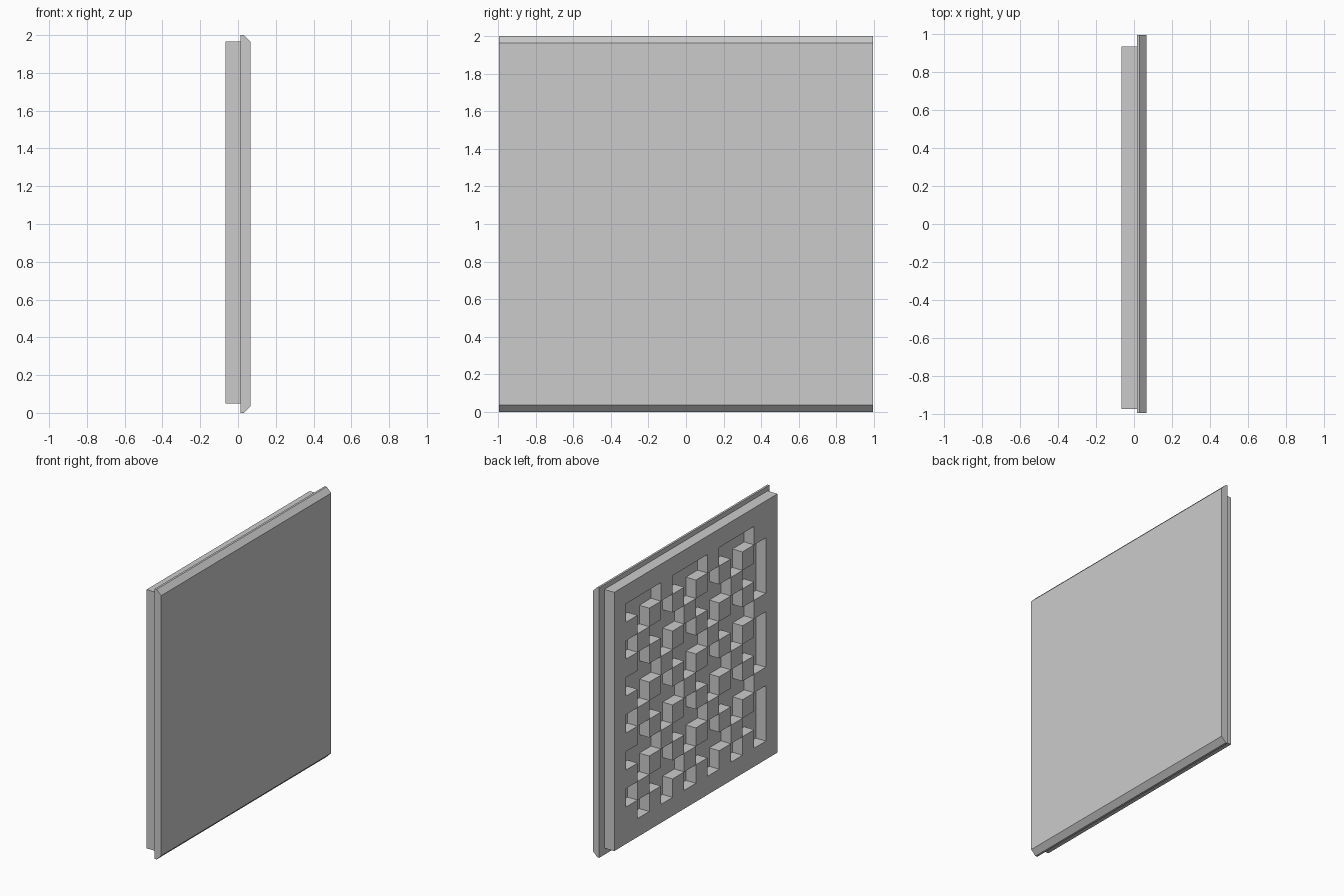
import bpy
import bmesh
from mathutils import Matrix, Vector

cube = bpy.data.objects.get("Cube")
if cube:
    bpy.data.objects.remove(cube, do_unlink=True)

grey = bpy.data.materials.new("light grey")
grey.use_nodes = True
colour = (0.6, 0.6, 0.6, 1)
grey.diffuse_color = colour
grey.node_tree.nodes["Principled BSDF"].inputs["Base Color"].default_value = colour

BACK, JOINT, FRONT = 0.067, 0.0145, -0.067


def add_object(name, bm):
    mesh = bpy.data.meshes.new(name)
    bm.to_mesh(mesh)
    bm.free()
    mesh.materials.append(grey)
    obj = bpy.data.objects.new(name, mesh)
    bpy.context.collection.objects.link(obj)
    return obj


# Backing plate: profile with two chamfered edges, extruded along y
half_width, chamfer = 0.995, 0.037
profile = [(JOINT, 0), (BACK - chamfer, 0), (BACK, chamfer),
           (BACK, 2 - chamfer), (BACK - chamfer, 2), (JOINT, 2)]
bm = bmesh.new()
ends = [[bm.verts.new((x, y, z)) for x, z in profile]
        for y in (-half_width, half_width)]
for ring in ends:
    bm.faces.new(ring)
for i in range(len(profile)):
    j = (i + 1) % len(profile)
    bm.faces.new((ends[0][i], ends[0][j], ends[1][j], ends[1][i]))
bmesh.ops.recalc_face_normals(bm, faces=bm.faces)
add_object("backing_plate", bm)

# Pierced panel: a repeating 4 x 4 motif inside a one-cell border
MOTIF = ("...#",
         "#.#.",
         ".#..",
         "#.#.")
CELLS = 14
y_min, y_max, z_min, z_max = -0.975, 0.935, 0.049, 1.965
width, height = y_max - y_min, z_max - z_min

bm = bmesh.new()
bmesh.ops.create_grid(bm, x_segments=CELLS, y_segments=CELLS, size=0.5)


def is_hole(face):
    c = face.calc_center_median()
    col = int((0.5 - c.x) * CELLS) - 1
    row = int((0.5 - c.y) * CELLS) - 1
    inside = 0 <= col < CELLS - 2 and 0 <= row < CELLS - 2
    return inside and MOTIF[row % 4][col % 4] == "."


holes = [f for f in bm.faces if is_hole(f)]
bmesh.ops.delete(bm, geom=holes, context="FACES")
for v in bm.verts:
    v.co = Vector((JOINT, (y_min + y_max) / 2 + v.co.x * width,
                   (z_min + z_max) / 2 + v.co.y * height))
bm.normal_update()
panel = add_object("pierced_panel", bm)
thick = panel.modifiers.new("thickness", "SOLIDIFY")
thick.thickness = JOINT - FRONT
thick.offset = -1
